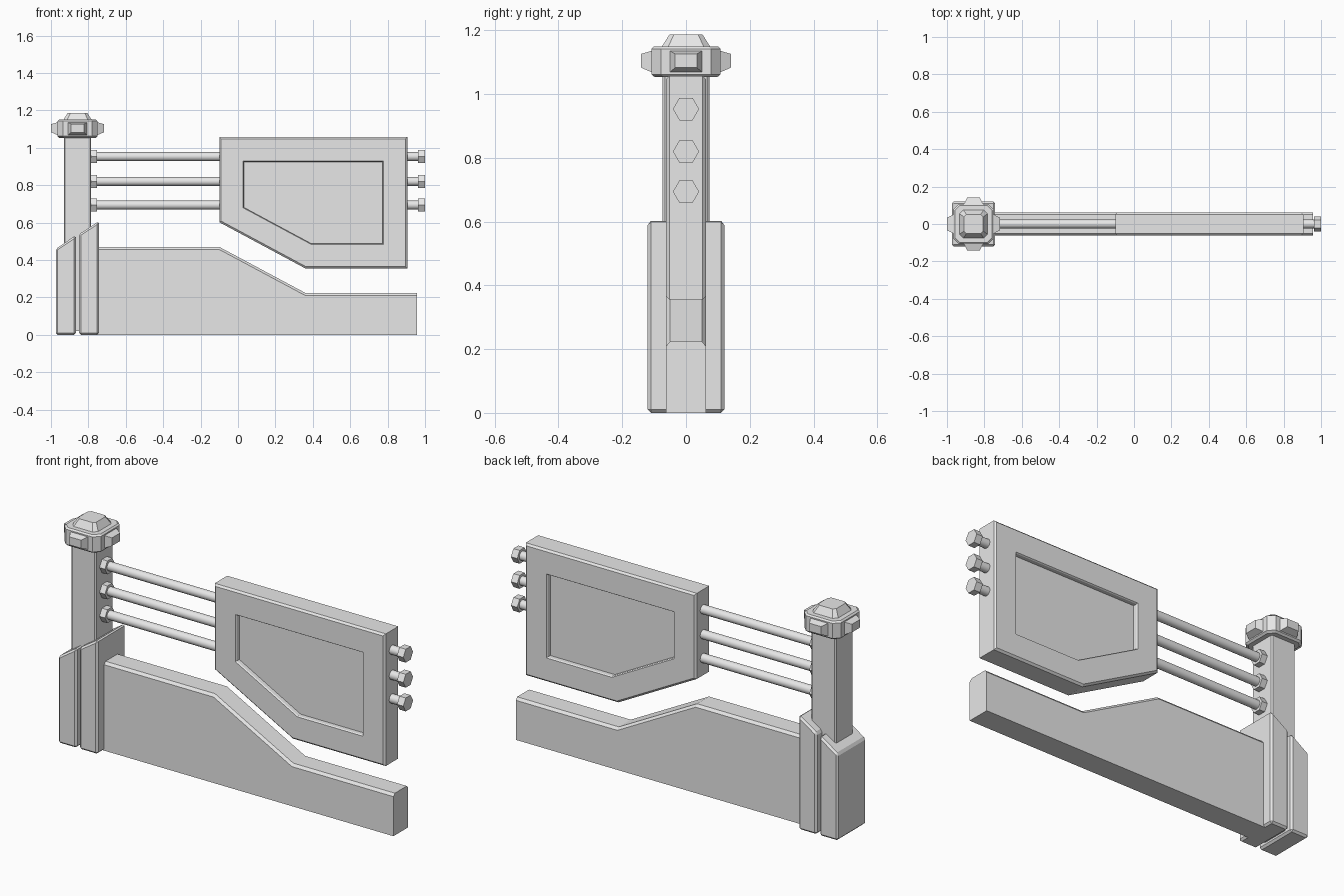
import bpy
import bmesh
from math import pi
from mathutils import Vector, Matrix

cube = bpy.data.objects.get("Cube")
if cube:
    bpy.data.objects.remove(cube, do_unlink=True)

# One plain grey for the whole model
grey = bpy.data.materials.new("light_grey")
grey.use_nodes = True
grey.diffuse_color = (0.8, 0.8, 0.8, 1)
grey.node_tree.nodes["Principled BSDF"].inputs["Base Color"].default_value = (0.8, 0.8, 0.8, 1)


def finish(name, bm, bevel=0):
    bmesh.ops.recalc_face_normals(bm, faces=bm.faces)
    mesh = bpy.data.meshes.new(name)
    bm.to_mesh(mesh)
    bm.free()
    mesh.materials.append(grey)
    obj = bpy.data.objects.new(name, mesh)
    bpy.context.collection.objects.link(obj)
    if bevel:
        mod = obj.modifiers.new("chamfer", "BEVEL")
        mod.width = bevel
        mod.segments = 1
    return obj


def loft(name, loops, bevel=0, matrix=None):
    """Skin a row of equal-length point loops and close both ends."""
    bm = bmesh.new()
    rows = [[bm.verts.new(p) for p in loop] for loop in loops]
    for a, b in zip(rows, rows[1:]):
        for i in range(len(a)):
            j = (i + 1) % len(a)
            bm.faces.new((a[i], a[j], b[j], b[i]))
    bm.faces.new(rows[0])
    bm.faces.new(rows[-1])
    if matrix:
        bm.transform(matrix)
    return finish(name, bm, bevel)


def at_y(profile, y):
    return [(x, y, z) for x, z in profile]


def inset(poly, d):
    """Shrink a counter-clockwise convex outline by an even margin."""
    pts = [Vector(p) for p in poly]
    out = []
    for i, p in enumerate(pts):
        a = (p - pts[i - 1]).normalized()
        b = (pts[(i + 1) % len(pts)] - p).normalized()
        na, nb = Vector((-a.y, a.x)), Vector((-b.y, b.x))
        out.append(p + (na + nb) * d / (1 + na.dot(nb)))
    return out


def rod(name, x0, x1, z, radius, sides):
    bm = bmesh.new()
    turn = Matrix.Translation(((x0 + x1) / 2, 0, z)) @ Matrix.Rotation(pi / 2, 4, "Y")
    bmesh.ops.create_cone(bm, cap_ends=True, segments=sides, radius1=radius,
                          radius2=radius, depth=x1 - x0, matrix=turn)
    obj = finish(name, bm)
    if sides > 6:
        bpy.ops.object.select_all(action="DESELECT")
        obj.select_set(True)
        bpy.context.view_layer.objects.active = obj
        bpy.ops.object.shade_smooth_by_angle()


POST_X = -0.858


def octagon(half, cut, z):
    c = half - cut
    corners = [(half, -c), (half, c), (c, half), (-c, half),
               (-half, c), (-half, -c), (-c, -half), (c, -half)]
    return [(POST_X + x, y, z) for x, y in corners]


# Post
loft("post", [octagon(0.073, 0.007, z) for z in (0.02, 1.06)])

# Post cap: chamfered block with a tapered top
loft("post_cap", [octagon(h, c, z) for h, c, z in (
    (0.098, 0.028, 1.053), (0.108, 0.03, 1.062), (0.108, 0.03, 1.142),
    (0.1, 0.028, 1.15), (0.075, 0.02, 1.15), (0.052, 0.014, 1.187))])


# Tapered knobs on the four sides of the cap
def knob_ring(r, w, z0, z1):
    return [(r, -w, z0), (r, w, z0), (r, w, z1), (r, -w, z1)]


for i, side in enumerate(("left", "back", "right", "front")):
    loft("cap_knob_" + side,
         [knob_ring(0.1, 0.055, 1.065, 1.138), knob_ring(0.141, 0.034, 1.083, 1.126)],
         matrix=Matrix.Translation((POST_X, 0, 0)) @ Matrix.Rotation(i * pi / 2, 4, "Z"))

# Two slanted slabs clasping the foot of the post
for name, x0, x1, z0, z1 in (("outer_foot_slab", -0.974, -0.867, 0.46, 0.532),
                             ("inner_foot_slab", -0.85, -0.743, 0.538, 0.608)):
    profile = [(x0, 0), (x1, 0), (x1, z1), (x0, z0)]
    loft(name, [at_y(profile, -0.12), at_y(profile, 0.12)], bevel=0.01)

# Low wall with stepped top and chamfered upper edges
top = [(0.957, 0.224), (0.36, 0.224), (-0.1, 0.47), (-0.8, 0.47)]
base = [(-0.8, 0), (0.957, 0)]
low = base + [(x, z - 0.014) for x, z in top]
full = base + top
loft("low_wall", [at_y(low, -0.062), at_y(full, -0.05),
                  at_y(full, 0.05), at_y(low, 0.062)])

# Raised panel with a sunken field on both faces
outline = [(-0.1, 0.602), (0.36, 0.355), (0.905, 0.355), (0.905, 1.057), (-0.1, 1.057)]
half_panel = [(0.132, 0.035), (0.132, 0.056), (0.128, 0.062), (0.01, 0.062), (0, 0.052)]
rings = [(d, -y) for d, y in half_panel] + half_panel[::-1]
loft("panel", [at_y(inset(outline, d), y) for d, y in rings])

# Three tie rods with hexagonal collars and end nuts
for n, z in enumerate((0.953, 0.82, 0.694), 1):
    rod(f"tie_rod_{n}", -0.8, 0.05, z, 0.024, 16)
    rod(f"tie_rod_end_{n}", 0.85, 0.97, z, 0.024, 16)
    rod(f"collar_{n}", -0.79, -0.753, z, 0.041, 6)
    rod(f"end_nut_{n}", 0.963, 1.0, z, 0.041, 6)
